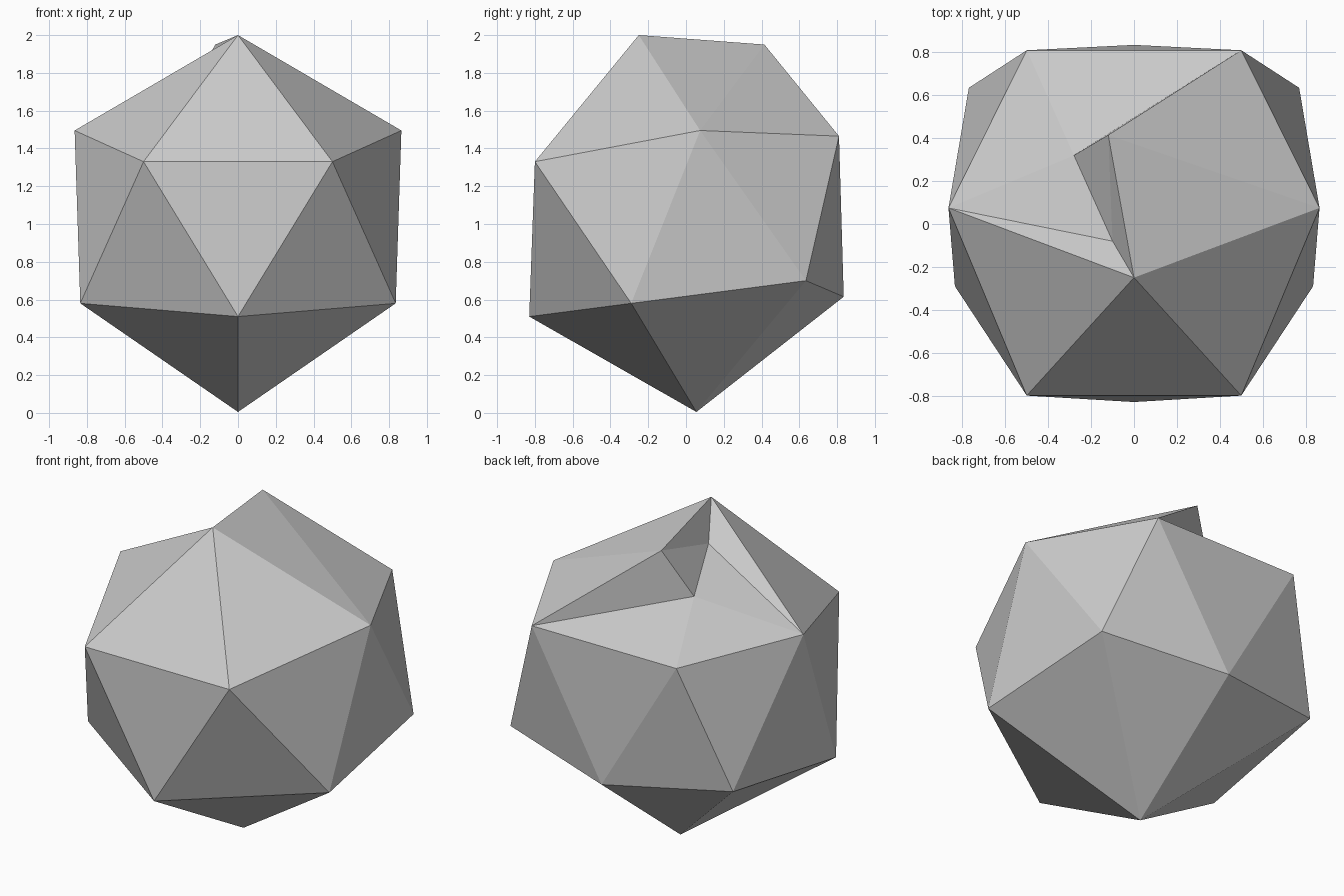
import bpy, bmesh

if "Cube" in bpy.data.objects:
    bpy.data.objects.remove(bpy.data.objects["Cube"])

# Named corners: centre-line ones, then right-hand ones that are mirrored
pts = {
    "top": (0, -0.25, 2.0), "front": (0, -0.83, 0.51),
    "back": (0, 0.835, 0.615), "base": (0, 0.055, 0.005),
    # broken-in patch at the upper back left
    "ridge": (-0.12, 0.415, 1.95), "pit": (-0.28, 0.32, 1.67), "crease": (-0.10, -0.08, 1.80),
}
side = {
    "brow": (0.5, -0.80, 1.33), "mid": (0.865, 0.075, 1.495), "crown": (0.5, 0.81, 1.465),
    "low": (0.835, -0.29, 0.58), "rear": (0.77, 0.635, 0.70),
}
for name, (x, y, z) in side.items():
    pts[name + "R"] = (x, y, z)
    pts[name + "L"] = (-x, y, z)

# Faces repeated on both sides ("*" takes the side letter)
paired = ["top brow* mid*", "brow* front low*", "brow* low* mid*", "mid* low* rear*",
          "mid* rear* crown*", "crown* rear* back", "base front low*",
          "base low* rear*", "base rear* back"]
faces = [f.replace("*", s) for f in paired for s in "RL"]
# Faces crossing the centre line
faces += ["top browL browR", "browL browR front", "crownR crownL back"]
# Raised panel on the right, then the dent on the left
faces += ["top midR ridge", "midR crownR ridge",
          "top crease midL", "crease pit midL", "pit crownL midL", "pit crownR crownL",
          "pit ridge crownR", "top ridge crease", "ridge pit crease"]

bm = bmesh.new()
v = {n: bm.verts.new(c) for n, c in pts.items()}
for f in faces:
    bm.faces.new([v[n] for n in f.split()])
bmesh.ops.recalc_face_normals(bm, faces=bm.faces[:])

# Faceted stone
mesh = bpy.data.meshes.new("faceted_stone")
bm.to_mesh(mesh)
bm.free()
stone = bpy.data.objects.new("faceted_stone", mesh)
bpy.context.collection.objects.link(stone)
